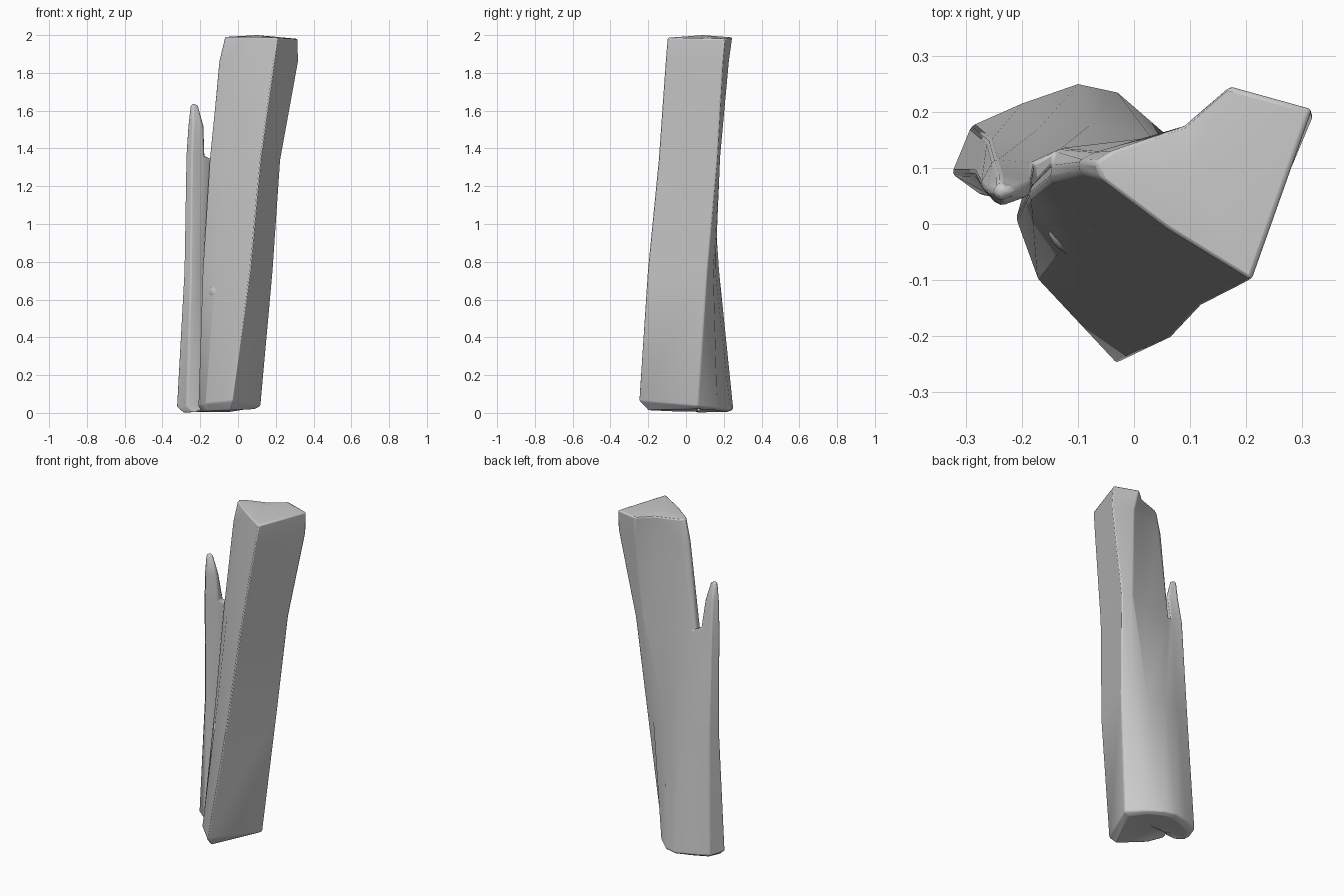
import bpy, bmesh

if "Cube" in bpy.data.objects:
    bpy.data.objects.remove(bpy.data.objects["Cube"])

# Cross-sections of the whole shard (x, y), counter-clockwise from the front ridge.
# Points 5-9 belong to the side splinter, the rest to the main shaft.
BASE = [(-.03, -.25), (.12, .06), (.05, .165), (-.03, .235), (-.10, .25), (-.20, .215),
        (-.29, .175), (-.325, .09), (-.27, .05), (-.215, .06), (-.19, .08), (-.21, .01), (-.17, -.10)]
MID = [(.065, -.205), (.185, .11), (.12, .145), (.03, .155), (-.08, .175), (-.17, .17),
       (-.26, .15), (-.285, .09), (-.25, .045), (-.205, .065), (-.17, .10), (-.188, .05), (-.12, -.035)]
SPLIT = [(.12, -.147), (.225, .165), (.16, .18), (.04, .155), (-.135, .135), (-.178, .11),
         (-.25, .115), (-.275, .07), (-.245, .035), (-.18, .065), (-.145, .105), (-.15, .08), (-.07, -.005)]
# Sections above the split
SHAFT = [(.192, -.11), (.32, .195), (.19, .228), (.08, .165), (-.07, .128),
         (-.10, .112), (-.095, .09), (.02, .005)]
TOP = [(.21, -.10), (.317, .205), (.17, .246), (.09, .175), (-.04, .13),
       (-.07, .11), (-.06, .082), (.06, -.008)]
SPIKE = [(-.182, .075), (-.24, .09), (-.265, .06), (-.238, .032), (-.188, .05)]

bm = bmesh.new()


def ring(points, z):
    """z is a height or a function of x, y."""
    return [bm.verts.new((x, y, z(x, y) if callable(z) else z)) for x, y in points]


def bridge(a, b):
    n = len(a)
    for i in range(n):
        j = (i + 1) % n
        bm.faces.new((a[i], a[j], b[j], b[i]))


def fan(loop, centre):
    c = bm.verts.new(centre)
    for i in range(len(loop)):
        bm.faces.new((loop[i], loop[(i + 1) % len(loop)], c))


# lower body: shaft and splinter joined
r0 = ring(BASE, lambda x, y: .045 - .09 * y)
r1 = ring(MID, .75)
r2 = ring(SPLIT, lambda x, y: 1.36 if x < -.17 else 1.34)
bridge(r0, r1)
bridge(r1, r2)

# ragged broken underside
foot = ring([(x * .84 - .015, y * .84 + .01) for x, y in BASE],
            lambda x, y: .018 + .05 * x if y < .15 else .008)
bridge(foot, r0)
fan(foot, (-.05, .03, .05))

# main shaft continues to the top
r3 = ring(SHAFT, 1.86)
r4 = ring(TOP, lambda x, y: 1.99 - .05 * max(0, x - .12))
bridge(r2[:5] + r2[10:], r3)
bridge(r3, r4)
fan(r4, (.10, .09, 2.0))

# splinter continues to its point
s3 = ring(SPIKE, 1.52)
s4 = ring([(-.232 + (x + .223) * .5, .058 + (y - .061) * .6) for x, y in SPIKE], 1.625)
bridge(r2[5:10], s3)
bridge(s3, s4)
fan(s4, (-.235, .06, 1.645))

# floor of the notch between shaft and splinter
bm.faces.new((r2[4], r2[5], r2[9], r2[10]))

bmesh.ops.recalc_face_normals(bm, faces=bm.faces)
low = min(v.co.z for v in bm.verts)
for v in bm.verts:
    if v.co.z < .5:
        v.co.z -= low


def finish(obj, angle):
    bpy.ops.object.select_all(action='DESELECT')
    obj.select_set(True)
    bpy.context.view_layer.objects.active = obj
    bpy.ops.object.shade_smooth_by_angle(angle=angle)


mesh = bpy.data.meshes.new("wood_shard")
bm.to_mesh(mesh)
bm.free()
shard = bpy.data.objects.new("wood_shard", mesh)
bpy.context.collection.objects.link(shard)

# softly worn edges
bev = shard.modifiers.new("worn_edges", 'BEVEL')
bev.width = .012
bev.segments = 2
bev.limit_method = 'ANGLE'
bev.angle_limit = .6
finish(shard, .8)

# small knot on the front face
bpy.ops.mesh.primitive_uv_sphere_add(segments=16, ring_count=8, radius=.04, location=(-.12, -.025, .64))
knot = bpy.context.object
knot.name = "wood_knot"
knot.scale = (1, .6, .9)
knot.rotation_euler = (0, 0, -.75)
finish(knot, .8)
